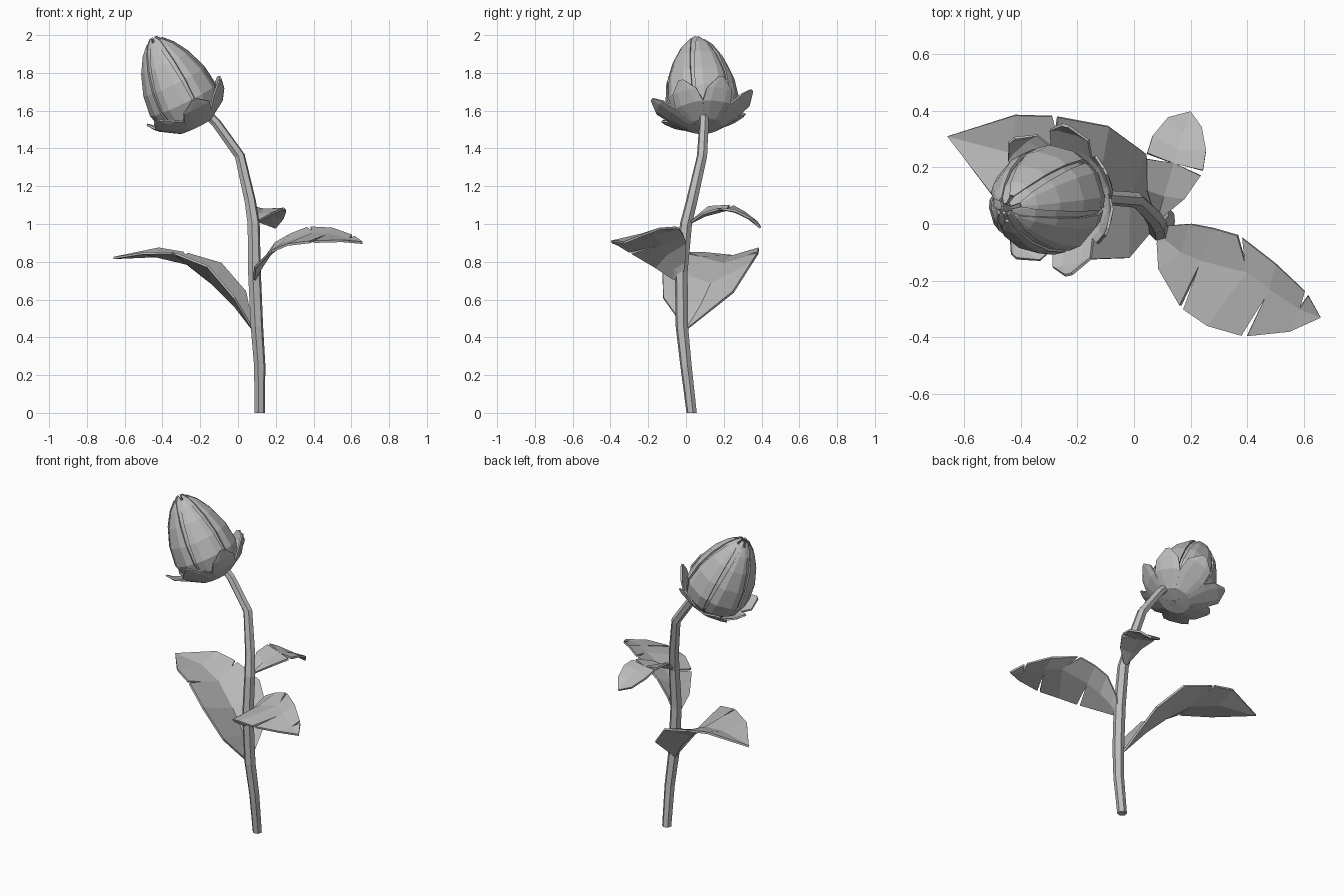
import bpy
import math
from mathutils import Vector

cube = bpy.data.objects.get("Cube")
if cube:
    bpy.data.objects.remove(cube, do_unlink=True)

grey = bpy.data.materials.new("plain grey")
grey.use_nodes = True
grey.diffuse_color = (0.5, 0.5, 0.5, 1)
grey.node_tree.nodes["Principled BSDF"].inputs["Base Color"].default_value = (0.5, 0.5, 0.5, 1)


def add_part(name, verts, faces, thickness=0):
    """Make a flat shaded mesh object, optionally given some thickness."""
    mesh = bpy.data.meshes.new(name)
    mesh.from_pydata([tuple(v) for v in verts], [], faces)
    mesh.validate()
    mesh.materials.append(grey)
    obj = bpy.data.objects.new(name, mesh)
    bpy.context.scene.collection.objects.link(obj)
    if thickness:
        solid = obj.modifiers.new("thickness", "SOLIDIFY")
        solid.thickness = thickness
        solid.offset = 0
    return obj


def tube(name, path, radii, sides=6):
    """Loft rings of a regular polygon along a path and cap both ends."""
    path = [Vector(p) for p in path]
    verts, faces = [], []
    for i, p in enumerate(path):
        along = path[min(i + 1, len(path) - 1)] - path[max(i - 1, 0)]
        if i == 0:
            along = Vector((0, 0, 1))
        turn = Vector((0, 0, 1)).rotation_difference(along.normalized())
        for k in range(sides):
            a = math.tau * (k + 0.25) / sides
            verts.append(p + turn @ Vector((math.cos(a), math.sin(a), 0)) * radii[i])
    for i in range(len(path) - 1):
        for k in range(sides):
            n = (k + 1) % sides
            a, b = i * sides, (i + 1) * sides
            faces.append((a + k, a + n, b + n, b + k))
    faces.append(tuple(reversed(range(sides))))
    faces.append(tuple(range(len(verts) - sides, len(verts))))
    return add_part(name, verts, faces)


def leaf(name, rib, left, right, tears):
    """Fold a blade along its rib; tears maps (side, row) to a tear depth."""
    rib = [Vector(p) for p in rib]
    verts, faces = list(rib), []
    last = len(rib) - 1

    def add(p):
        verts.append(p)
        return len(verts) - 1

    for side, edge in enumerate((left, right)):
        pts = [rib[0]] + [Vector(p) for p in edge] + [rib[-1]]
        # per row: indices from rib to edge, for the face before and the face after
        before, after = [[0]], [[0]]
        for i in range(1, last):
            depth = tears.get((side, i))
            if depth:
                step = (pts[i + 1] - pts[i - 1]).normalized() * 0.01
                inner = add(pts[i].lerp(rib[i], depth))
                before.append([i, inner, add(pts[i] - step)])
                after.append([i, inner, add(pts[i] + step)])
            else:
                before.append([i, add(pts[i])])
                after.append(before[-1])
        before.append([last])
        for i in range(last):
            loop = after[i][::-1] + before[i + 1]
            faces.append(tuple(loop if side else reversed(loop)))
    return add_part(name, verts, faces, 0.012)


# Bud frame: origin at the bottom of the flower, local z along its axis
bud_base = Vector((-0.23, 0.098, 1.53))
bud_turn = Vector((0, 0, 1)).rotation_difference(Vector((-0.22, -0.045, 0.455)).normalized())


def petal(name, angle, profile, scale=1, curl=1):
    """Curved blade; profile rows are height, radius and half width in radians."""
    verts, faces = [], []
    for height, radius, half in profile:
        for c in (-1, -0.5, 0.5, 1):
            a = angle + c * half
            r = radius * scale * (curl if abs(c) == 1 else 1)
            verts.append(bud_base + bud_turn @ Vector((r * math.cos(a), r * math.sin(a), height)))
    for i in range(len(profile) - 1):
        for c in range(3):
            a = i * 4 + c
            faces.append((a, a + 1, a + 5, a + 4))
    return add_part(name, verts, faces, 0.01)


# Stem
tube("stem",
     [(0.115, 0.03, 0), (0.115, 0, 0.25), (0.1, -0.022, 0.46), (0.087, -0.025, 0.75),
      (0.083, 0, 1), (0.065, 0.03, 1.12), (0.01, 0.085, 1.36), (-0.115, 0.095, 1.535),
      (-0.18, 0.095, 1.6)],
     [0.028, 0.031, 0.034, 0.035, 0.033, 0.031, 0.028, 0.026, 0.025])

# Leaves
leaf("large_leaf",
     [(0.08, 0, 0.44), (-0.02, 0.08, 0.57), (-0.13, 0.13, 0.68), (-0.27, 0.19, 0.79),
      (-0.43, 0.25, 0.83), (-0.66, 0.31, 0.82)],
     [(0.04, 0.25, 0.64), (-0.09, 0.345, 0.79), (-0.28, 0.38, 0.845), (-0.42, 0.385, 0.87)],
     [(-0.02, -0.12, 0.61), (-0.16, -0.125, 0.775), (-0.34, -0.01, 0.845), (-0.5, 0.1, 0.845)],
     {(0, 3): 0.25, (1, 3): 0.4})
leaf("middle_leaf",
     [(0.09, -0.02, 0.69), (0.12, -0.06, 0.765), (0.17, -0.1, 0.84), (0.24, -0.13, 0.895),
      (0.4, -0.17, 0.95), (0.48, -0.23, 0.945), (0.585, -0.3, 0.915), (0.66, -0.33, 0.9)],
     [(0.13, -0.005, 0.8), (0.2, 0, 0.9), (0.28, -0.015, 0.945), (0.375, -0.045, 0.98),
      (0.5, -0.14, 0.975), (0.61, -0.245, 0.935)],
     [(0.085, -0.07, 0.71), (0.09, -0.16, 0.77), (0.17, -0.295, 0.85),
      (0.26, -0.36, 0.89), (0.39, -0.395, 0.905), (0.55, -0.38, 0.91)],
     {(0, 4): 0.7, (0, 6): 0.9, (1, 3): 0.9, (1, 5): 0.8})
leaf("small_leaf",
     [(0.08, 0.01, 1), (0.105, 0.1, 1.045), (0.14, 0.215, 1.075), (0.155, 0.26, 1.065),
      (0.175, 0.32, 1.04), (0.2, 0.395, 0.98)],
     [(0.045, 0.12, 1.09), (0.045, 0.24, 1.095), (0.065, 0.31, 1.06), (0.12, 0.375, 1.01)],
     [(0.18, 0.09, 1.055), (0.24, 0.18, 1.08), (0.255, 0.26, 1.07), (0.24, 0.34, 1.03)],
     {(0, 2): 0.9, (1, 2): 0.9})

# Bud petals: an outer ring with slits, over a taller inner ring turned by half a step
petal_profile = [(0, 0.1, 0.48), (0.06, 0.165, 0.49), (0.14, 0.19, 0.48), (0.25, 0.176, 0.46),
                 (0.36, 0.136, 0.43), (0.44, 0.088, 0.38), (0.485, 0.045, 0.15)]
inner_profile = petal_profile[:-1] + [(0.505, 0.02, 0.3)]
for k in range(6):
    turn = math.tau * k / 6 + 0.3
    petal("outer_petal", turn, petal_profile, 1, 0.98)
    petal("inner_petal", turn + math.pi / 6, inner_profile, 0.9)

# Calyx: seven sepals joined in a cup, with tips flaring outward
for k in range(7):
    turn = math.tau * (k + 0.5) / 7
    rise = 0.82 + 0.18 * math.cos(turn)
    flare = 0.228 + 0.045 * abs(math.sin(turn))
    petal("sepal", turn,
          [(-0.015, 0.004, 0.45), (-0.01, 0.09, 0.45), (0.05, 0.185, 0.45),
           (0.11 * rise, 0.9 * flare, 0.32), (0.165 * rise, flare, 0.05)])
